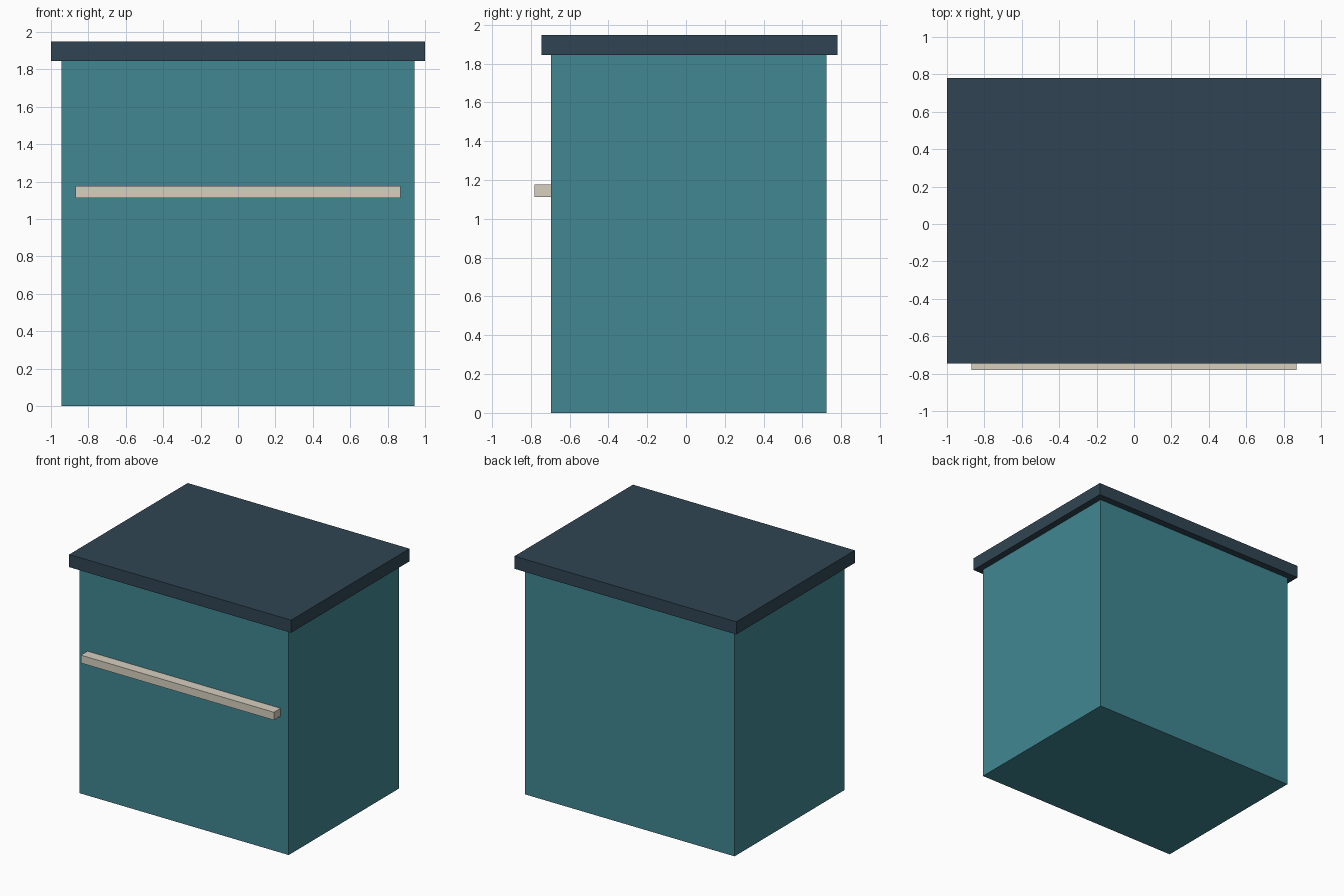
import bpy
import bmesh
from mathutils import Vector

if "Cube" in bpy.data.objects:
    bpy.data.objects.remove(bpy.data.objects["Cube"])


def material(name, rgb):
    mat = bpy.data.materials.new(name)
    mat.diffuse_color = (*rgb, 1.0)
    mat.use_nodes = True
    mat.node_tree.nodes["Principled BSDF"].inputs["Base Color"].default_value = mat.diffuse_color
    return mat


def box(name, low, high, mat):
    """Flat-shaded box between two opposite corners."""
    low, high = Vector(low), Vector(high)
    bm = bmesh.new()
    bmesh.ops.create_cube(bm, size=1.0)
    bmesh.ops.scale(bm, vec=high - low, verts=bm.verts)
    bmesh.ops.translate(bm, vec=(low + high) / 2, verts=bm.verts)
    mesh = bpy.data.meshes.new(name)
    bm.to_mesh(mesh)
    bm.free()
    mesh.materials.append(mat)
    obj = bpy.data.objects.new(name, mesh)
    bpy.context.collection.objects.link(obj)
    return obj


teal = material("teal", (0.053, 0.242, 0.287))
slate = material("slate", (0.030, 0.060, 0.087))
cream = material("cream", (0.68, 0.63, 0.53))

# Main body
box("cabinet_body", (-0.944, -0.695, 0), (0.944, 0.723, 1.845), teal)
# Overhanging top slab
box("countertop", (-1, -0.745, 1.845), (1, 0.78, 1.948), slate)
# Long bar handle on the front face
box("front_handle", (-0.87, -0.78, 1.112), (0.87, -0.695, 1.176), cream)
